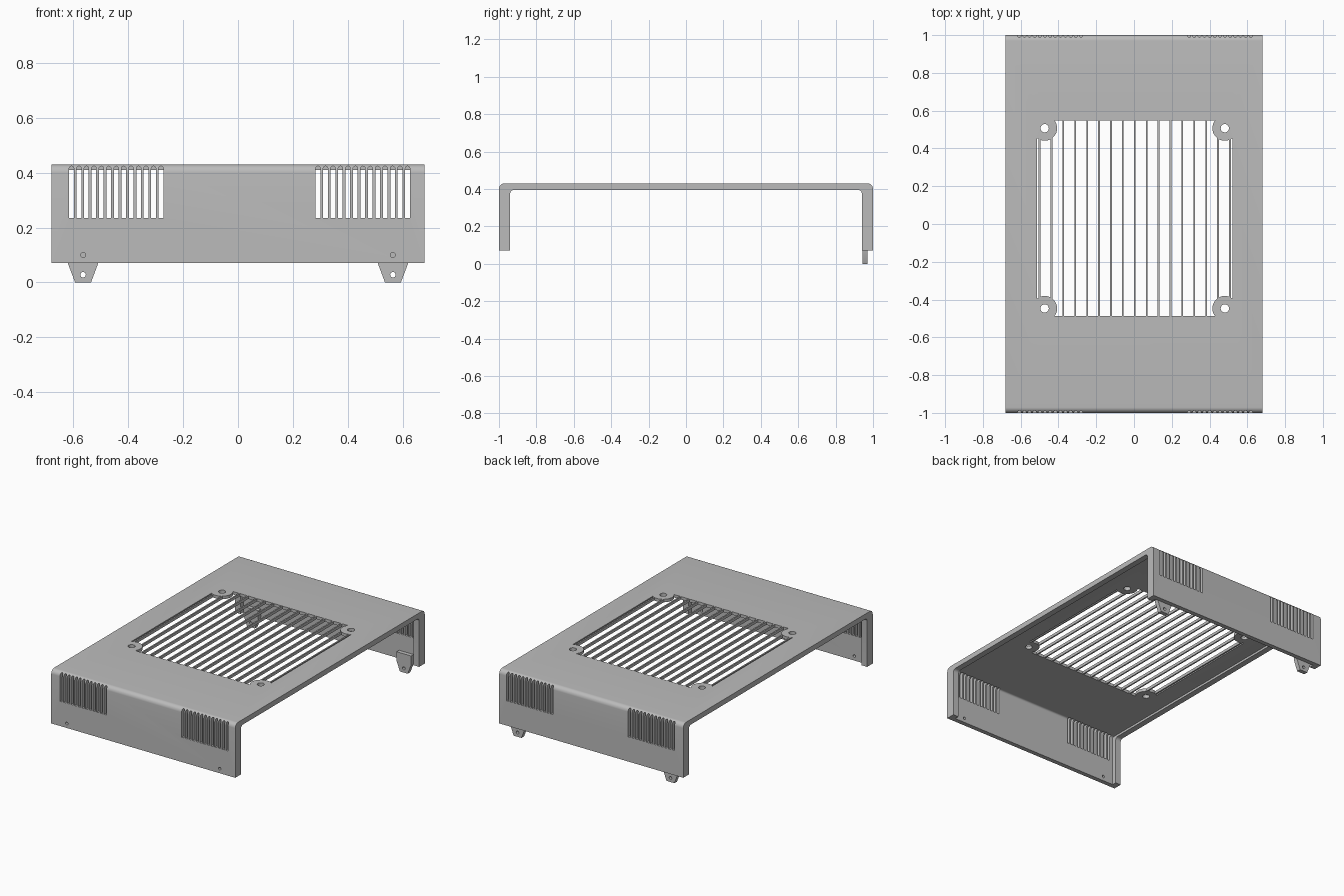
import bpy, bmesh
from math import sin, cos, pi, radians
from mathutils import Vector

scene_cube = bpy.data.objects.get("Cube")
if scene_cube:
    bpy.data.objects.remove(scene_cube, do_unlink=True)

grey = bpy.data.materials.new("plain grey")
grey.use_nodes = True
grey.diffuse_color = (0.5, 0.5, 0.5, 1)
grey.node_tree.nodes["Principled BSDF"].inputs["Base Color"].default_value = (0.5, 0.5, 0.5, 1)

HX, TOP, BASE = 0.68, 0.43, 0.07        # half width, top and bottom heights
RECESS_Y, RECESS_Z = 0.97, 0.41         # inner faces behind the side rims
CX, CY, HALF = 0.004, 0.03, 0.53        # grille opening
EAR_OFF, EAR_R, EAR_HOLE = 0.477, 0.066, 0.022
TAB_X = 0.565


def arc(cx, cy, r, a0, a1, n=8):
    return [(cx + r * cos(radians(a0 + (a1 - a0) * i / n)),
             cy + r * sin(radians(a0 + (a1 - a0) * i / n))) for i in range(n + 1)]


def circle(cx, cy, r, n=24):
    return arc(cx, cy, r, 0, 360, n)[:-1]


def prisms(name, outlines, axis, lo, hi):
    """Extrude closed outlines along an axis into one object."""
    place = {"x": lambda a, b, t: (t, a, b),
             "y": lambda a, b, t: (a, t, b),
             "z": lambda a, b, t: (a, b, t)}[axis]
    bm = bmesh.new()
    for pts in outlines:
        face = bm.faces.new([bm.verts.new(place(a, b, lo)) for a, b in pts])
        ext = bmesh.ops.extrude_face_region(bm, geom=[face])
        moved = [v for v in ext["geom"] if isinstance(v, bmesh.types.BMVert)]
        bmesh.ops.translate(bm, verts=moved, vec=Vector(place(0, 0, hi - lo)))
    bmesh.ops.recalc_face_normals(bm, faces=bm.faces)
    mesh = bpy.data.meshes.new(name)
    bm.to_mesh(mesh)
    bm.free()
    mesh.materials.append(grey)
    obj = bpy.data.objects.new(name, mesh)
    bpy.context.collection.objects.link(obj)
    return obj


def cut(target, cutter):
    """Subtract the cutter and remove it."""
    cutter.hide_render = True
    mod = target.modifiers.new("cut", "BOOLEAN")
    mod.operation, mod.solver, mod.object = "DIFFERENCE", "EXACT", cutter
    bpy.context.view_layer.objects.active = target
    bpy.ops.object.modifier_apply(modifier=mod.name)
    bpy.data.objects.remove(cutter, do_unlink=True)


def smooth(obj):
    bpy.ops.object.select_all(action="DESELECT")
    obj.select_set(True)
    bpy.context.view_layer.objects.active = obj
    bpy.ops.object.shade_smooth_by_angle(angle=radians(30))


def arch(y, z, r, low):
    """Rounded arch outline, open side closed at the bottom."""
    return ([(y, low)] + arc(y - r, z - r, r, 0, 90)
            + arc(r - y, z - r, r, 90, 180) + [(-y, low)])


# Bent cover with thick side rims
outer = arch(1, TOP, 0.03, BASE)
inner = arch(0.94, 0.395, 0.02, BASE)
cover = prisms("cover", [outer + inner[::-1]], "x", -HX, HX)

# Thinner panel between the rims
cut(cover, prisms("recess", [arch(RECESS_Y, RECESS_Z, 0.012, 0)], "x", -0.64, 0.64))

# Grille opening with a rounded ear left in each corner
opening = []
for sx, sy, mid in ((1, 1, 225), (-1, 1, 315), (-1, -1, 45), (1, -1, 135)):
    opening += arc(CX + sx * EAR_OFF, CY + sy * EAR_OFF, EAR_R, mid + 82, mid - 82, 20)
for i, (x, y) in enumerate(opening):
    opening[i] = (max(CX - HALF, min(CX + HALF, x)), max(CY - HALF, min(CY + HALF, y)))
cut(cover, prisms("opening", [opening], "z", 0.38, 0.46))
ear_holes = [circle(CX + sx * EAR_OFF, CY + sy * EAR_OFF, EAR_HOLE)
             for sx in (-1, 1) for sy in (-1, 1)]
cut(cover, prisms("ear_holes", ear_holes, "z", 0.38, 0.46))

# Vent slots at both ends of the front and back walls
slots = []
for centre in (-0.444, 0.455):
    for i in range(13):
        x, r = centre + (i - 6) * 0.0272, 0.0085
        slots.append([(x - r, 0.235), (x + r, 0.235)] + arc(x, 0.424 - r, r, 0, 180, 6))
for side in (-1, 1):
    lo, hi = sorted((side * 0.955, side * 1.05))
    cut(cover, prisms("slots", slots, "y", lo, hi))

# Screw holes in the front wall
cut(cover, prisms("screw_holes", [circle(s * TAB_X, 0.1, 0.009, 16) for s in (-1, 1)],
                  "y", -1.05, -0.92))
smooth(cover)

# Grille bars, the outer two on each side stopping at the ears
bars = []
for i in range(-8, 9):
    x, w = CX + i * 0.063, 0.0045
    reach = HALF + 0.005 if abs(i) < 7 else EAR_OFF - 0.05
    bars.append([(x - w, CY - reach), (x + w, CY - reach), (x + w, CY + reach), (x - w, CY + reach)])
prisms("grille_bars", bars, "z", RECESS_Z + 0.0005, TOP - 0.0005)

# Tapered mounting tabs inside the back wall
for side, name in ((1, "left_tab"), (-1, "right_tab")):
    x = side * TAB_X
    outline = [(x - 0.029, 0), (x + 0.029, 0), (x + 0.054, 0.066),
               (x + 0.054, 0.125), (x - 0.054, 0.125), (x - 0.054, 0.066)]
    tab = prisms(name, [outline], "y", 0.943, RECESS_Y + 0.001)
    cut(tab, prisms("tab_hole", [circle(x, 0.028, 0.01, 16)], "y", 0.9, 1.02))
    smooth(tab)
